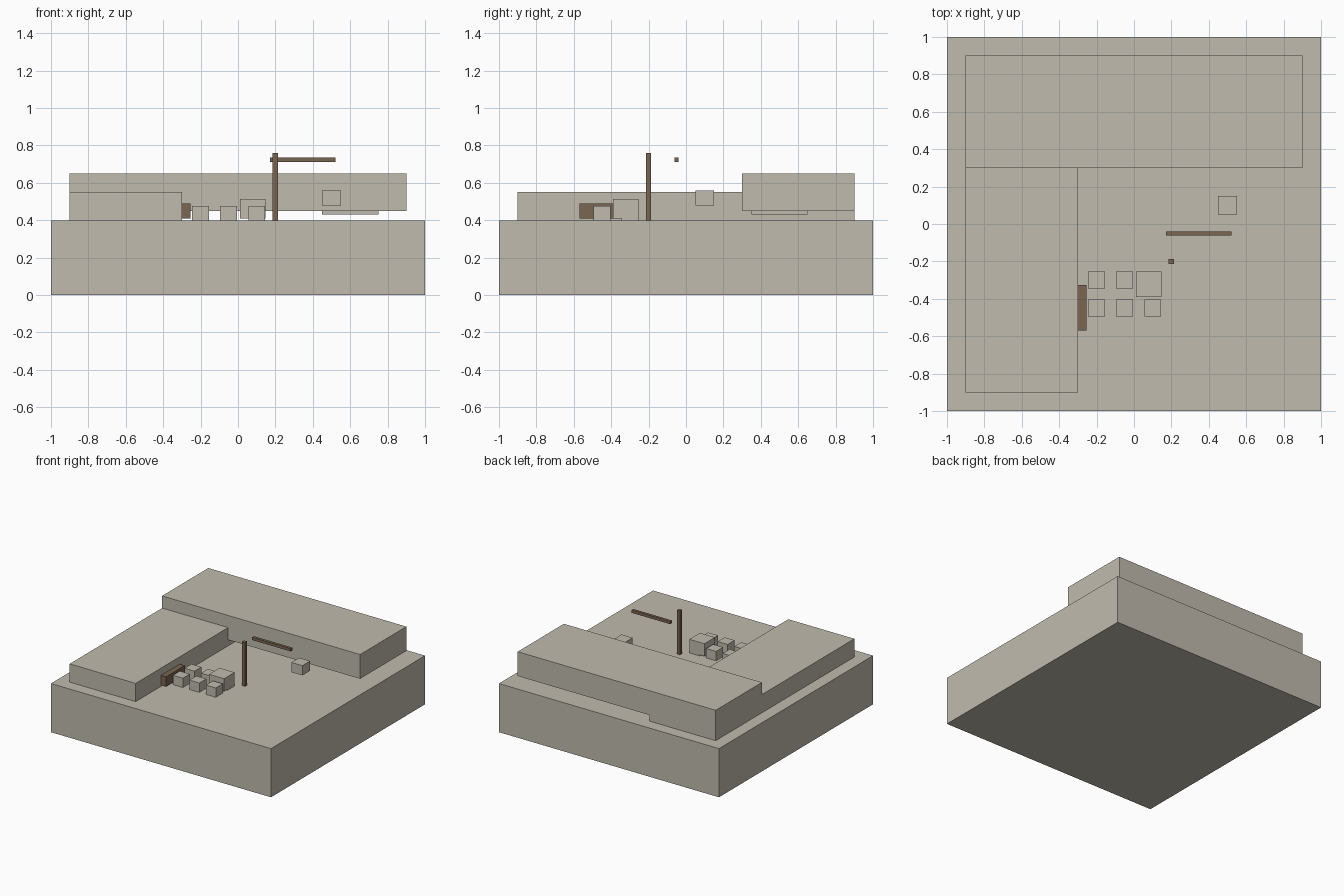
import bpy

if "Cube" in bpy.data.objects:
    bpy.data.objects.remove(bpy.data.objects["Cube"])


def material(name, rgb):
    m = bpy.data.materials.new(name)
    m.diffuse_color = (*rgb, 1.0)
    m.use_nodes = True
    m.node_tree.nodes["Principled BSDF"].inputs["Base Color"].default_value = m.diffuse_color
    return m


STONE = material("pale_stone", (0.527, 0.497, 0.423))
WOOD = material("brown_wood", (0.195, 0.133, 0.084))


def box(name, x, y, z, mat):
    """Box from (min, max) ranges along each axis."""
    bpy.ops.mesh.primitive_cube_add(size=1)
    o = bpy.context.object
    o.name = name
    for v in o.data.vertices:
        v.co = [(r[0] + r[1]) / 2 + c * (r[1] - r[0]) for r, c in zip((x, y, z), v.co)]
    o.data.materials.append(mat)
    return o


# Ground block and the two raised terraces
box("ground", (-1, 1), (-1, 1), (0, 0.4), STONE)
box("left_terrace", (-0.9, -0.3), (-0.9, 0.9), (0.4, 0.55), STONE)
box("back_terrace", (-0.9, 0.9), (0.3, 0.9), (0.45, 0.65), STONE)
box("terrace_underside_block", (0.45, 0.75), (0.35, 0.65), (0.43, 0.58), STONE)

# Grid of small crates, with a larger one over the back right crate
for i, cx in enumerate((-0.2, -0.05, 0.1)):
    for j, cy in enumerate((-0.45, -0.3)):
        box(f"crate_{i}_{j}", (cx - 0.045, cx + 0.045), (cy - 0.045, cy + 0.045),
            (0.4, 0.477), STONE)
box("large_crate", (0.01, 0.147), (-0.39, -0.253), (0.41, 0.513), STONE)

# Hanging load, post and beam
box("hanging_load", (0.45, 0.55), (0.05, 0.15), (0.48, 0.56), STONE)
box("post", (0.185, 0.213), (-0.214, -0.186), (0.4, 0.76), WOOD)
box("beam", (0.172, 0.522), (-0.061, -0.039), (0.712, 0.735), WOOD)

# Bench set into the terrace wall
box("wall_bench", (-0.34, -0.255), (-0.57, -0.327), (0.41, 0.49), WOOD)
